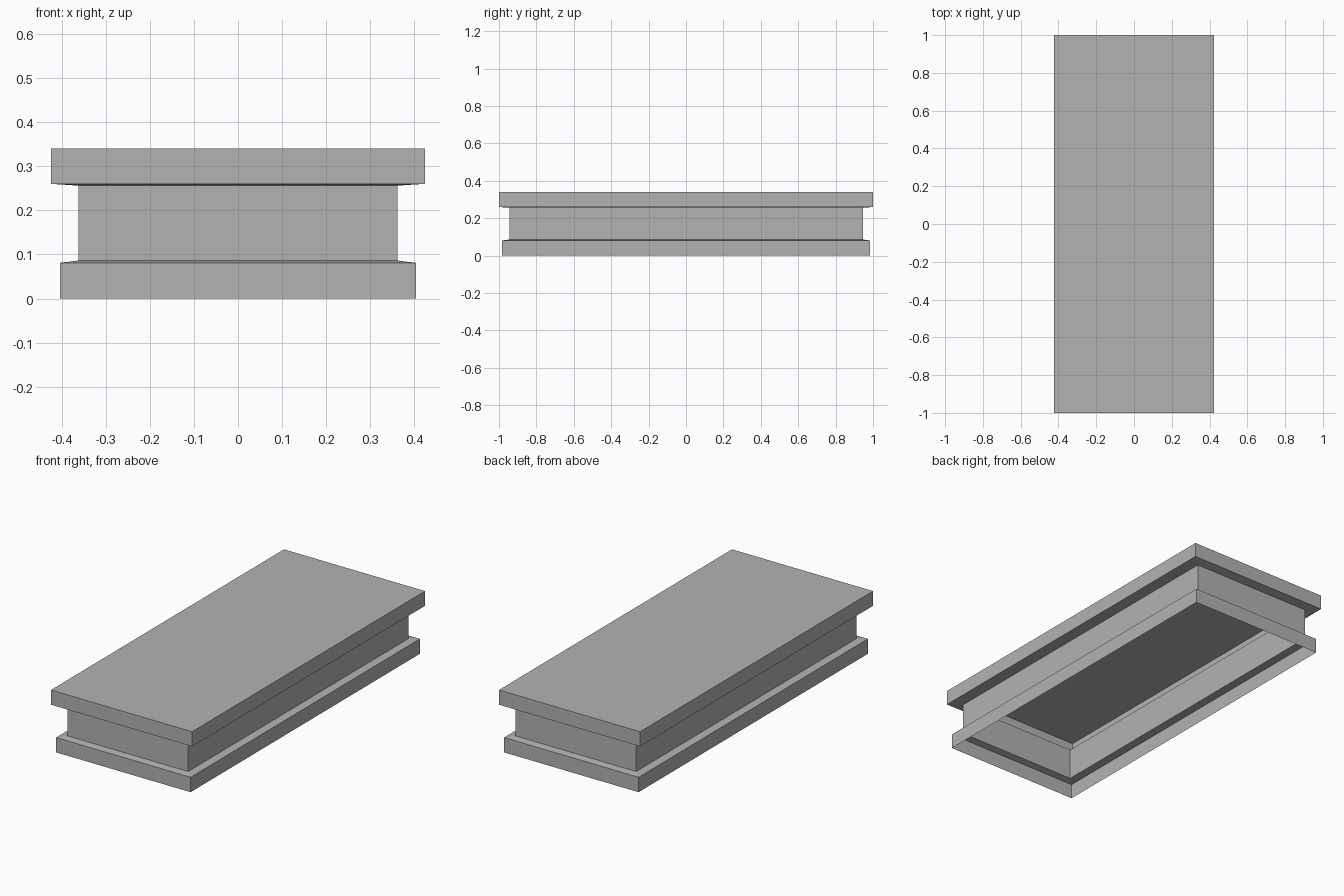
import bpy
import bmesh

cube = bpy.data.objects.get("Cube")
if cube:
    bpy.data.objects.remove(cube, do_unlink=True)

# Single plain grey for every part
grey = bpy.data.materials.new("plain_grey")
grey.use_nodes = True
colour = (0.45, 0.45, 0.45, 1)
grey.diffuse_color = colour
grey.node_tree.nodes["Principled BSDF"].inputs["Base Color"].default_value = colour


def shell(name, rings, cap=False):
    """Thin-walled rectangular shell through (half width, half depth, height) rings."""
    bm = bmesh.new()
    loops = [[bm.verts.new((sx * hx, sy * hy, z))
              for sx, sy in ((-1, -1), (1, -1), (1, 1), (-1, 1))]
             for hx, hy, z in rings]
    for low, high in zip(loops, loops[1:]):
        for i in range(4):
            j = (i + 1) % 4
            bm.faces.new((low[i], low[j], high[j], high[i]))
    if cap:
        bm.faces.new(loops[-1])
    mesh = bpy.data.meshes.new(name)
    bm.to_mesh(mesh)
    bm.free()
    mesh.materials.append(grey)
    obj = bpy.data.objects.new(name, mesh)
    bpy.context.collection.objects.link(obj)
    return obj


# Rings where the neck meets the base and the slab
neck_low = (0.362, 0.945, 0.086)
neck_high = (0.362, 0.945, 0.256)

# Base skirt, open below, with a slightly sloped ledge
shell("base", [(0.404, 0.984, 0), (0.404, 0.984, 0.081), neck_low])

# Recessed neck wall
shell("neck", [neck_low, neck_high])

# Overhanging top slab, hollow and closed only on top
shell("top_slab", [neck_high, (0.424, 1, 0.26), (0.424, 1, 0.34)], cap=True)
